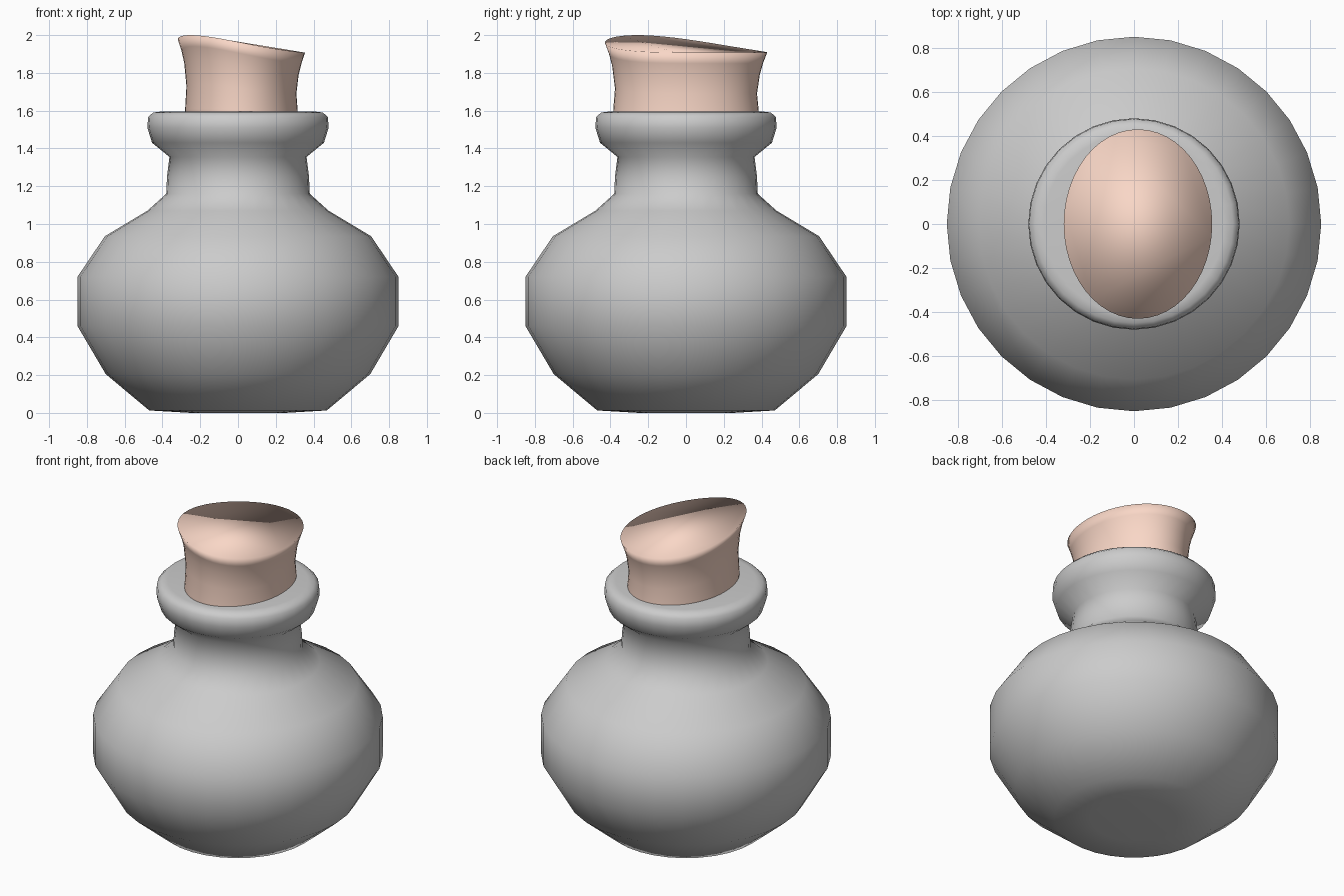
import bpy, bmesh
from math import sin, cos, pi, radians

if "Cube" in bpy.data.objects:
    bpy.data.objects.remove(bpy.data.objects["Cube"])


def loft(name, rings, caps=True):
    """Skin a stack of rings (lists of points) into a smooth closed body."""
    bm = bmesh.new()
    loops = [[bm.verts.new(p) for p in ring] for ring in rings]
    n = len(loops[0])
    for a, b in zip(loops, loops[1:]):
        for i in range(n):
            j = (i + 1) % n
            bm.faces.new((a[i], a[j], b[j], b[i]))
    bm.faces.new(loops[0][::-1])
    bm.faces.new(loops[-1])
    bmesh.ops.recalc_face_normals(bm, faces=bm.faces)
    for f in bm.faces:
        f.smooth = True
    me = bpy.data.meshes.new(name)
    bm.to_mesh(me)
    bm.free()
    ob = bpy.data.objects.new(name, me)
    bpy.context.collection.objects.link(ob)
    return ob


# Bottle: round belly, short neck and thick lip (radius, height)
profile = [(0.25, 0.0), (0.47, 0.013), (0.70, 0.205), (0.85, 0.46),
           (0.85, 0.72), (0.705, 0.935), (0.48, 1.07), (0.38, 1.16),
           (0.376, 1.25), (0.363, 1.355), (0.455, 1.43), (0.48, 1.51),
           (0.476, 1.565), (0.45, 1.59), (0.41, 1.595), (0.2, 1.595)]
SEG = 32
loft("bottle", [[(r * cos(2 * pi * i / SEG), r * sin(2 * pi * i / SEG), z)
                 for i in range(SEG)] for r, z in profile])

# Cork: oval stopper with a flared top, pulled up on one side
# (x radius, y radius, height, share of the pull)
cork_rings = [(0.298, 0.385, 1.50, 0.0), (0.298, 0.385, 1.60, 0.1),
              (0.291, 0.376, 1.69, 0.55), (0.303, 0.391, 1.79, 0.9),
              (0.318, 0.408, 1.85, 0.97), (0.337, 0.43, 1.907, 1.0)]
CORK_SEG = 48


def cork_point(i, rx, ry, z, pull):
    a = 2 * pi * i / CORK_SEG
    lift = 0.093 * ((1 + cos(a - radians(217))) / 2) ** 2.5
    return (0.018 + rx * cos(a), ry * sin(a), z + pull * lift)


cork = loft("cork", [[cork_point(i, *ring) for i in range(CORK_SEG)]
                     for ring in cork_rings])
mat = bpy.data.materials.new("cork_tan")
mat.diffuse_color = (0.95, 0.68, 0.57, 1)
mat.use_nodes = True
mat.node_tree.nodes["Principled BSDF"].inputs["Base Color"].default_value = mat.diffuse_color
cork.data.materials.append(mat)
